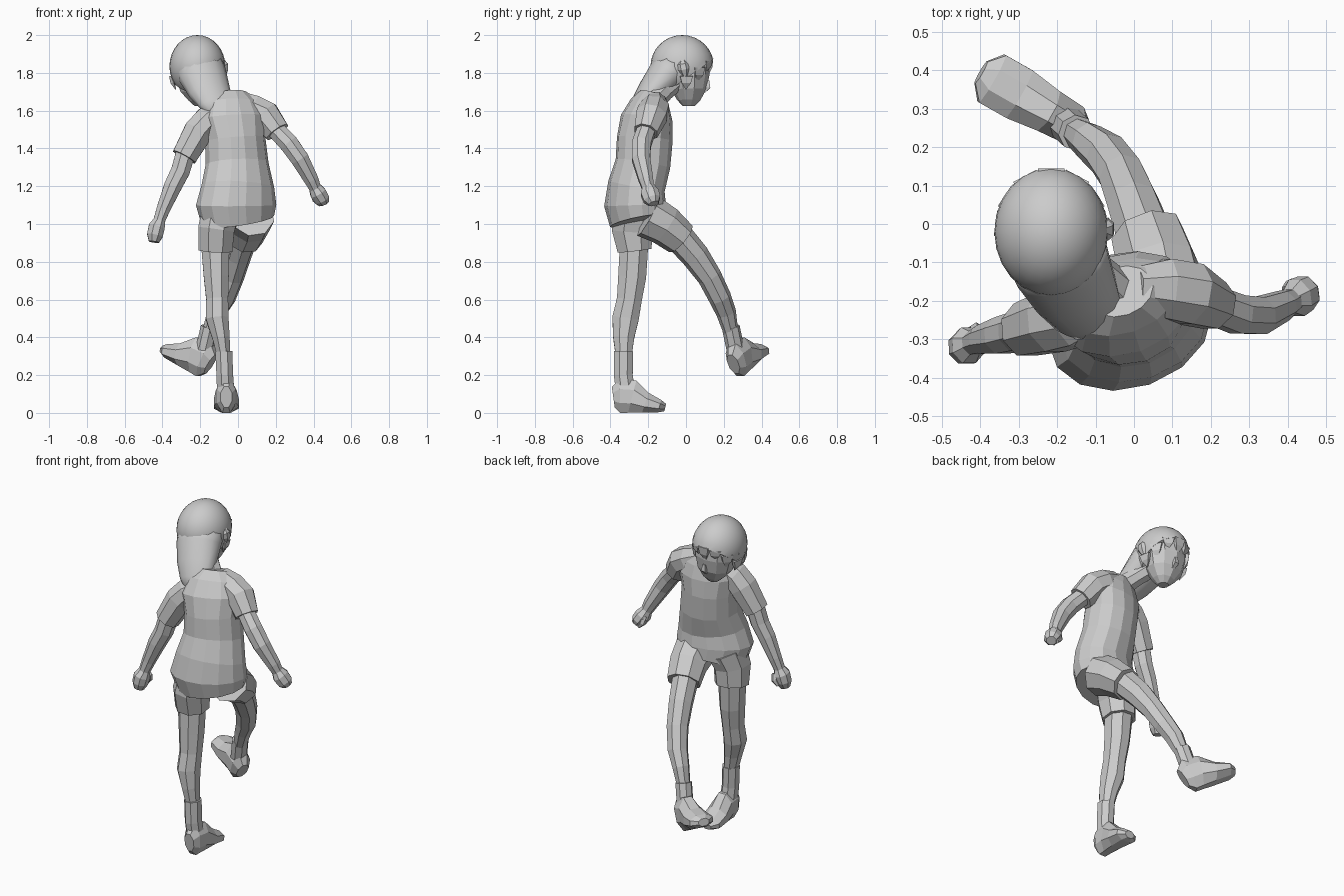
import bpy, bmesh, math
from mathutils import Vector, Matrix


def make_object(name, bm, smooth=False):
    bmesh.ops.recalc_face_normals(bm, faces=bm.faces)
    mesh = bpy.data.meshes.new(name)
    bm.to_mesh(mesh)
    bm.free()
    for p in mesh.polygons:
        p.use_smooth = smooth
    ob = bpy.data.objects.new(name, mesh)
    bpy.context.collection.objects.link(ob)
    return ob


def loft(name, rings, side=(1, 0, 0), sides=8, frame=None, smooth=False):
    """Skin elliptical rings (x, y, z, half width, half depth) set square to their path."""
    frame = frame or Matrix.Identity(4)
    bm = bmesh.new()
    pts = [Vector(r[:3]) for r in rings]
    loops = []
    for i, r in enumerate(rings):
        n = (pts[min(i + 1, len(pts) - 1)] - pts[max(i - 1, 0)]).normalized()
        u = Vector(side)
        u = (u - n * u.dot(n)).normalized()
        v = n.cross(u)
        k = 1 / math.cos(math.pi / sides)
        loop = []
        for j in range(sides):
            t = 2 * math.pi * (j + 0.5) / sides
            p = pts[i] + u * (r[3] * k * math.cos(t)) + v * (r[-1] * k * math.sin(t))
            loop.append(bm.verts.new(frame @ p))
        loops.append(loop)
    for a, b in zip(loops, loops[1:]):
        for j in range(sides):
            m = (j + 1) % sides
            bm.faces.new((a[j], a[m], b[m], b[j]))
    bm.faces.new(loops[0])
    bm.faces.new(loops[-1])
    return make_object(name, bm, smooth)


def shoe(name, origin, forward, up, scale=1.0):
    """Shoe from heel to toe, placed by its heel point on the sole."""
    f = Vector(forward).normalized()
    s = f.cross(Vector(up)).normalized()
    z = s.cross(f)
    frame = Matrix.Translation(origin) @ Matrix((s, f, z)).transposed().to_4x4()
    frame = frame @ Matrix.Scale(scale, 4)
    loft(name, [(0, 0, .09, .03, .055), (0, .035, .095, .05, .09),
                (0, .1, .092, .055, .088), (0, .17, .06, .066, .055),
                (0, .245, .042, .066, .034), (0, .275, .034, .03, .02)],
         frame=frame)


BODY = (math.cos(.33), math.sin(.33), 0)

# Shirt body, slightly turned and leaning
loft("shirt", [(.0, -.255, 1.015, .192, .14), (-.01, -.27, 1.10, .213, .152),
               (.0, -.262, 1.20, .192, .142), (-.005, -.228, 1.32, .165, .14),
               (-.015, -.218, 1.45, .158, .143), (-.025, -.208, 1.56, .18, .128),
               (-.03, -.19, 1.64, .148, .095), (-.035, -.175, 1.69, .085, .065)],
     BODY, 14)

# Neck
loft("neck", [(-.05, -.18, 1.64, .06, .055), (-.11, -.12, 1.7, .05, .05),
              (-.19, -.04, 1.77, .055, .05)], BODY)

# Sleeves, arms and fists
loft("right_sleeve", [(.0, -.165, 1.645, .055, .06), (.08, -.168, 1.61, .078, .073),
                      (.145, -.182, 1.575, .08, .077), (.208, -.212, 1.487, .062, .066)],
     (0, 1, 0))
loft("left_sleeve", [(-.09, -.215, 1.6, .06, .06), (-.16, -.24, 1.55, .078, .073),
                     (-.21, -.252, 1.49, .08, .077), (-.285, -.275, 1.355, .068, .066)],
     (0, 1, 0))
loft("right_arm", [(.19, -.205, 1.51, .048), (.27, -.235, 1.425, .05),
                   (.327, -.238, 1.345, .048), (.388, -.212, 1.235, .038),
                   (.413, -.198, 1.18, .03)], (0, 1, 0))
loft("left_arm", [(-.27, -.27, 1.4, .052), (-.305, -.28, 1.28, .05),
                  (-.345, -.29, 1.2, .047), (-.395, -.3, 1.08, .036),
                  (-.42, -.31, 1.01, .03)], (0, 1, 0))
loft("right_fist", [(.403, -.2, 1.2, .03), (.423, -.192, 1.165, .048, .043),
                    (.445, -.18, 1.13, .045, .04), (.455, -.172, 1.108, .027)], (0, 1, 0))
loft("left_fist", [(-.415, -.308, 1.02, .03), (-.43, -.315, .985, .047, .043),
                   (-.44, -.32, .94, .043, .042), (-.445, -.325, .905, .027)], (0, 1, 0))
loft("right_thumb", [(.40, -.175, 1.17, .016), (.41, -.16, 1.13, .017),
                     (.43, -.155, 1.105, .01)], sides=6)
loft("left_thumb", [(-.405, -.285, .99, .016), (-.41, -.275, .955, .017),
                    (-.43, -.28, .925, .01)], sides=6)

# Shorts
loft("left_shorts_leg", [(-.09, -.265, 1.07, .1, .12), (-.115, -.285, .97, .096, .108),
                         (-.12, -.272, .86, .09, .09)])
loft("right_shorts_leg", [(.075, -.2, 1.04, .11, .11), (.062, -.11, .99, .1, .1),
                          (.035, -.026, .92, .09, .086)], (1, .5, 0))

# Standing leg
loft("left_leg", [(-.12, -.275, .89, .075), (-.115, -.285, .72, .066, .074),
                  (-.11, -.30, .6, .058, .066), (-.11, -.32, .5, .06, .07),
                  (-.09, -.33, .4, .046, .056), (-.075, -.33, .3, .035, .042)])
loft("left_sock", [(-.075, -.33, .325, .045, .05), (-.07, -.332, .2, .044, .05),
                   (-.065, -.32, .11, .046, .05)])
shoe("left_shoe", (-.062, -.385, -.006), (0, 1, 0), (0, 0, 1))

# Kicking leg
loft("right_leg", [(.035, -.05, .945, .07, .075), (.0, .05, .83, .064, .07),
                   (-.03, .125, .72, .058, .06), (-.07, .18, .61, .054, .056),
                   (-.115, .213, .53, .045, .05), (-.155, .24, .42, .034, .036)], (1, .5, 0))
loft("right_sock", [(-.15, .237, .455, .044), (-.172, .257, .36, .044),
                    (-.2, .285, .25, .047)], (1, .5, 0))
shoe("right_shoe", (-.182, .272, .172), (-.22, .125, .125), (.05, -.03, .22), 1.07)

# Face with jaw, nose and ears
loft("face", [(-.212, .0, 1.86, .125, .12), (-.21, .012, 1.78, .118, .108),
              (-.205, .015, 1.71, .1, .088), (-.2, .015, 1.655, .06, .058),
              (-.2, .015, 1.625, .03, .03)], sides=10)
loft("nose", [(-.207, .115, 1.76, .008), (-.205, .115, 1.725, .014),
              (-.203, .095, 1.70, .008)], sides=4)
for name, x, s in (("right_ear", -.078, 1), ("left_ear", -.335, -1)):
    loft(name, [(x, -.005, 1.785, .012, .012), (x + s * .01, -.012, 1.82, .016, .026),
                (x + s * .01, -.017, 1.845, .014, .024), (x, -.017, 1.865, .008, .012)], sides=6)

# Hair cap, cut open above the face
C, R = Vector((-.215, -.02, 1.835)), Vector((.148, .168, .165))
bm = bmesh.new()
bmesh.ops.create_uvsphere(bm, u_segments=24, v_segments=16, radius=1)
bmesh.ops.transform(bm, matrix=Matrix.Translation(C) @ Matrix.Diagonal((*R, 1)), verts=bm.verts)
cut = bmesh.ops.bisect_plane(bm, geom=bm.verts[:] + bm.edges[:] + bm.faces[:],
                             plane_co=(0, 0, 1.77), plane_no=(0, .7, -1), clear_outer=True)
bmesh.ops.contextual_create(bm, geom=[e for e in cut["geom_cut"]
                                      if isinstance(e, bmesh.types.BMEdge)])
cap = make_object("hair_cap", bm, True)
bpy.context.view_layer.objects.active = cap
cap.select_set(True)
bpy.ops.object.shade_smooth_by_angle(angle=math.radians(40))

# Hair running down the nape
loft("hair_back", [(-.205, -.06, 1.84, .13, .11), (-.185, -.115, 1.78, .125, .095),
                   (-.15, -.185, 1.70, .11, .073), (-.115, -.245, 1.635, .09, .047),
                   (-.1, -.285, 1.575, .045, .025)], (1, .15, 0), 14, smooth=True)

# Pointed fringe hanging close to the face from the hairline
for i, (deg, drop) in enumerate([(8, .07), (35, .08), (62, .06), (90, .09),
                                 (118, .06), (145, .08), (172, .07)]):
    d = Vector((math.cos(math.radians(deg)), math.sin(math.radians(deg)), 0))
    top = C + Vector((d.x * R.x, d.y * R.y, 0)) * .92
    top.z = 1.77 + .7 * top.y + .012
    tip = top - d * .02 - Vector((0, 0, drop))
    mid = (top + tip) / 2 + d * .006
    loft(f"fringe_lock_{i + 1}", [(*top, .034, .01), (*mid, .024, .009), (*tip, .002, .002)],
         (-d.y, d.x, 0), 4)
